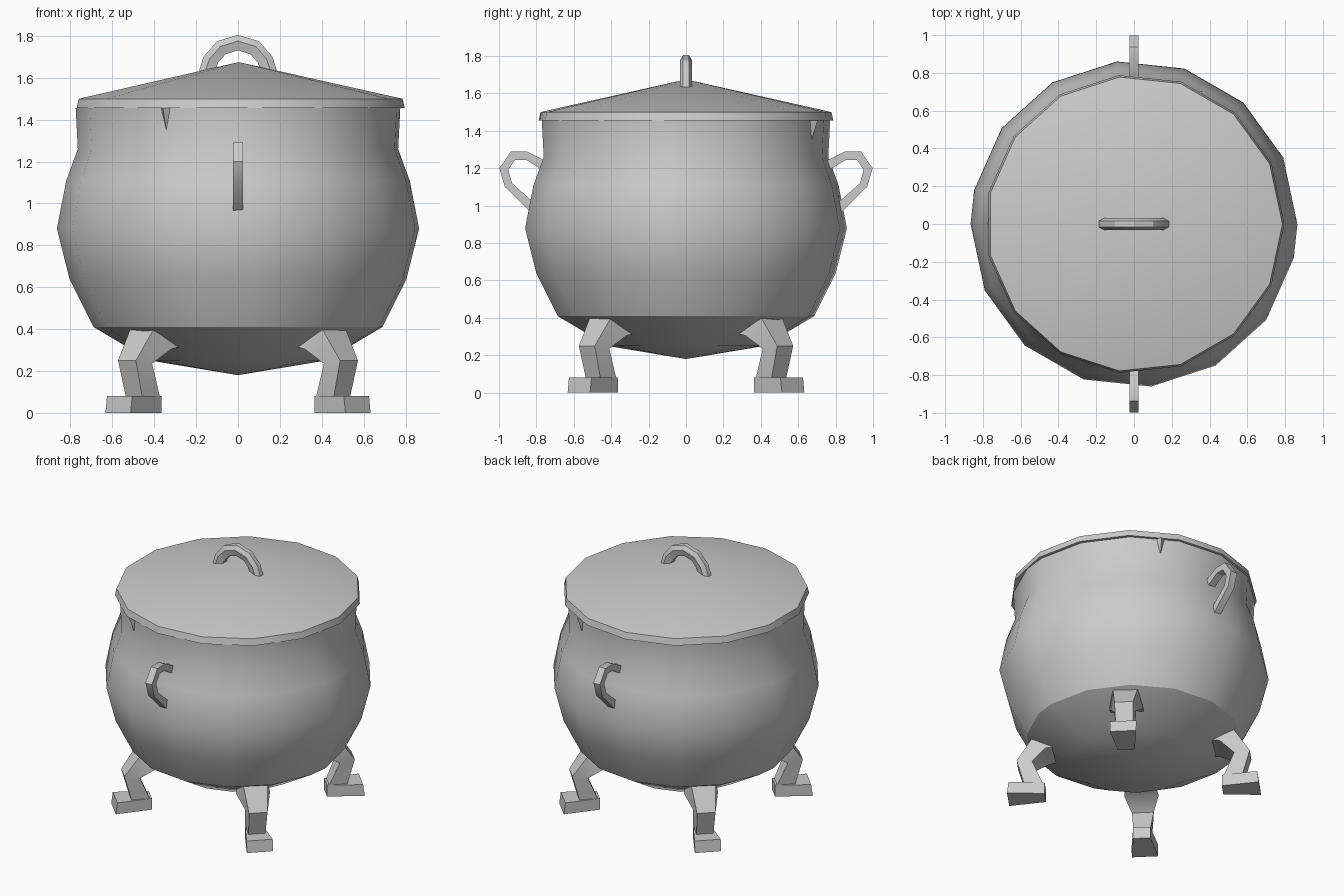
import bpy, bmesh, math
from mathutils import Vector, Matrix

if "Cube" in bpy.data.objects:
    bpy.data.objects.remove(bpy.data.objects["Cube"])


def finish(name, bm, angle=30):
    bmesh.ops.recalc_face_normals(bm, faces=bm.faces)
    me = bpy.data.meshes.new(name)
    bm.to_mesh(me)
    bm.free()
    me.shade_smooth()
    me.set_sharp_from_angle(angle=math.radians(angle))
    ob = bpy.data.objects.new(name, me)
    bpy.context.collection.objects.link(ob)
    return ob


def lathe(name, profile, degrees, closed=False):
    """Revolve (radius, z) points through the given list of angles."""
    bm = bmesh.new()
    rings = []
    for r, z in profile:
        if r == 0:
            rings.append([bm.verts.new((0, 0, z))])
        else:
            rings.append([bm.verts.new((r * math.cos(math.radians(d)),
                                        r * math.sin(math.radians(d)), z)) for d in degrees])
    n = len(degrees)
    for a, b in zip(rings, rings[1:]):
        for i in range(n):
            j = (i + 1) % n
            quad = [a[i % len(a)], a[j % len(a)], b[j % len(b)], b[i % len(b)]]
            bm.faces.new(list(dict.fromkeys(quad)))
    return finish(name, bm)


def loft(name, rings, spin=0):
    """Skin a row of equal-length point rings, cap the ends, turn about z."""
    bm = bmesh.new()
    rows = [[bm.verts.new(p) for p in ring] for ring in rings]
    n = len(rows[0])
    for a, b in zip(rows, rows[1:]):
        for i in range(n):
            j = (i + 1) % n
            bm.faces.new((a[i], a[j], b[j], b[i]))
    bm.faces.new(rows[0])
    bm.faces.new(rows[-1])
    bm.transform(Matrix.Rotation(math.radians(spin), 4, 'Z'))
    return finish(name, bm)


# Pot: two matching halves turned 180 degrees, giving two narrow panels
half = [24 * i for i in range(8)]
pot_angles = half + [a + 180 for a in half]
lathe("pot", [(0, 0.18), (0.42, 0.25), (0.69, 0.41), (0.805, 0.64), (0.865, 0.88),
              (0.82, 1.11), (0.765, 1.26), (0.775, 1.455),
              (0.735, 1.455), (0.725, 1.26), (0.78, 1.10), (0.82, 0.88),
              (0.765, 0.65), (0.65, 0.45), (0.40, 0.30), (0, 0.23)], pot_angles)

# Lid: fifteen-sided shallow cone with a short rim
lid = lathe("lid", [(0, 1.455), (0.792, 1.455), (0.782, 1.5), (0, 1.675)],
            [24 * i for i in range(15)])
lid.location.x = 0.004

# Lid handle: six-sided arch
outer = [(-0.19, 1.62), (-0.165, 1.70), (-0.10, 1.775), (0, 1.805),
         (0.10, 1.775), (0.165, 1.70), (0.19, 1.62)]
inner = [(-0.11, 1.63), (-0.095, 1.672), (-0.06, 1.712), (0, 1.732),
         (0.06, 1.712), (0.095, 1.672), (0.11, 1.63)]
section = [(0, 0.016), (0.4, 0.033), (1, 0.02), (1, -0.02), (0.4, -0.033), (0, -0.016)]
arch = []
for o, i in zip(outer, inner):
    arch.append([(o[0] + (i[0] - o[0]) * t, y, o[1] + (i[1] - o[1]) * t) for t, y in section])
loft("lid_handle", arch)

# Side handles: flat bent straps, front and back
strap_out = [(0.74, 1.235), (0.85, 1.29), (0.936, 1.29), (0.998, 1.20), (0.968, 1.10), (0.82, 0.955)]
strap_in = [(0.74, 1.175), (0.855, 1.245), (0.914, 1.245), (0.95, 1.19), (0.93, 1.12), (0.80, 1.005)]
for name, spin in (("back_handle", 0), ("front_handle", 180)):
    loft(name, [[(-0.025, *o), (0.025, *o), (0.025, *i), (-0.025, *i)]
                for o, i in zip(strap_out, strap_in)], spin)

# Legs and feet: (outer r, z, half width, inner r, z, half width) down the leg
leg = [(0.55, 0.43, 0.07, 0.47, 0.32, 0.10),
       (0.645, 0.405, 0.08, 0.56, 0.305, 0.11),
       (0.75, 0.25, 0.06, 0.65, 0.235, 0.07),
       (0.70, 0.07, 0.055, 0.58, 0.07, 0.055)]
for k, name in enumerate(("back_right", "back_left", "front_left", "front_right")):
    spin = 45 + 90 * k
    loft(name + "_leg", [[(ro, wo, zo), (ro, -wo, zo), (ri, -wi, zi), (ri, wi, zi)]
                         for ro, zo, wo, ri, zi, wi in leg], spin)
    loft(name + "_foot", [[(0.57, 0.055, z), (0.57, -0.055, z), (tip, -0.085, z), (tip, 0.085, z)]
                          for z, tip in ((0, 0.81), (0.08, 0.80))], spin)

# Small pouring lips at the rim
for name, spin in (("front_lip", -117), ("back_lip", 63)):
    bm = bmesh.new()
    pts = [(0.74, 0.04, 1.455), (0.74, -0.04, 1.455), (0.79, 0, 1.455), (0.75, 0, 1.34)]
    v = [bm.verts.new(Matrix.Rotation(math.radians(spin), 3, 'Z') @ Vector(p)) for p in pts]
    for f in ((0, 1, 2), (0, 1, 3), (1, 2, 3), (2, 0, 3)):
        bm.faces.new([v[i] for i in f])
    finish(name, bm)
